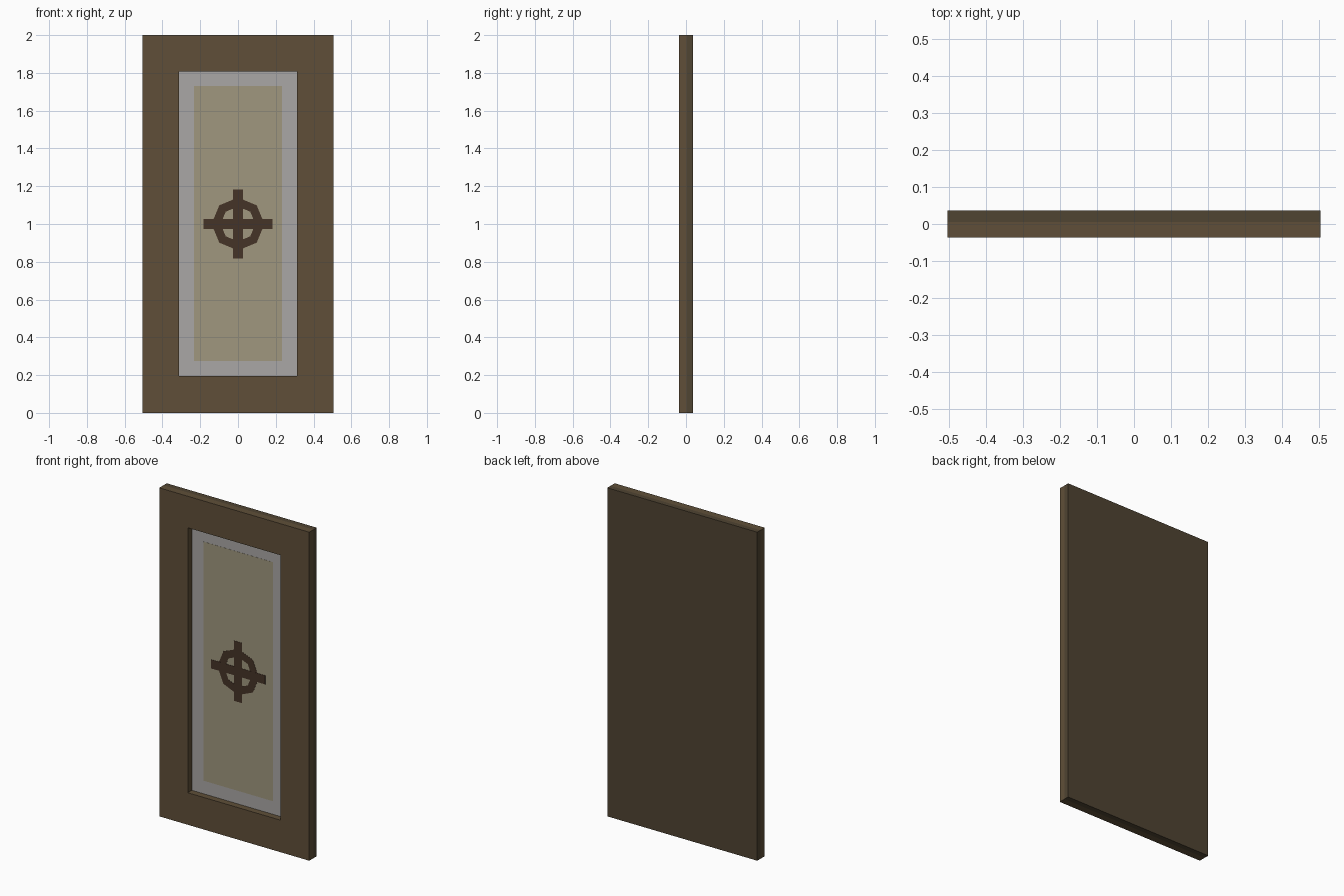
import bpy, bmesh, math

if "Cube" in bpy.data.objects:
    bpy.data.objects.remove(bpy.data.objects["Cube"])

W, H, T = 0.505, 2.0, 0.036        # half width, height, half thickness
SPLIT = 0.005                      # where the frame meets the backing board


def material(name, rgb):
    m = bpy.data.materials.new(name)
    m.diffuse_color = (*rgb, 1)
    m.use_nodes = True
    m.node_tree.nodes["Principled BSDF"].inputs["Base Color"].default_value = m.diffuse_color
    return m


wood = material("wood", (0.115, 0.078, 0.040))
dark_wood = material("dark_wood", (0.080, 0.058, 0.032))
grey = material("pale_grey", (0.40, 0.39, 0.38))
beige = material("beige", (0.35, 0.31, 0.21))
brown = material("dark_brown", (0.060, 0.033, 0.020))


def finish(name, bm, mat):
    bmesh.ops.recalc_face_normals(bm, faces=bm.faces)
    mesh = bpy.data.meshes.new(name)
    bm.to_mesh(mesh)
    bm.free()
    mesh.materials.append(mat)
    obj = bpy.data.objects.new(name, mesh)
    bpy.context.collection.objects.link(obj)
    return obj


def slab(name, hx, z0, z1, y0, y1, mat):
    bm = bmesh.new()
    bmesh.ops.create_cube(bm, size=1)
    for v in bm.verts:
        v.co = (v.co.x * 2 * hx, (y0 + y1) / 2 + v.co.y * (y1 - y0),
                (z0 + z1) / 2 + v.co.z * (z1 - z0))
    return finish(name, bm, mat)


def ring(name, outer, inner, y0, y1, mat):
    """Extruded band between two matching (x, z) outlines."""
    bm = bmesh.new()
    loops = [[bm.verts.new((x, y, z)) for x, z in pts]
             for pts, y in ((outer, y0), (inner, y0), (inner, y1), (outer, y1))]
    n = len(outer)
    for a, b in zip(loops, loops[1:] + loops[:1]):
        for i in range(n):
            j = (i + 1) % n
            bm.faces.new((a[i], a[j], b[j], b[i]))
    return finish(name, bm, mat)


def rect(hx, z0, z1):
    return [(-hx, z0), (hx, z0), (hx, z1), (-hx, z1)]


def octagon(r):
    return [(r * math.cos(i * math.pi / 4), 1 + r * math.sin(i * math.pi / 4))
            for i in range(8)]


# door body: raised frame on a full backing board
ring("frame", rect(W, 0, H), rect(0.313, 0.195, 1.808), -T, SPLIT, wood)
slab("backing_board", W, 0, H, SPLIT, T, dark_wood)

# recessed panels, each laid slightly in front of the last
slab("border_panel", 0.313, 0.195, 1.808, 0.003, SPLIT, grey)
slab("centre_panel", 0.233, 0.275, 1.73, 0.002, 0.003, beige)

# flat eight-sided ring with crossing bars
ring("ornament_ring", octagon(0.14), octagon(0.092), 0.001, 0.002, brown)
slab("vertical_bar", 0.027, 0.817, 1.183, 0.0005, 0.002, brown)
slab("horizontal_bar", 0.183, 0.973, 1.027, 0.0005, 0.002, brown)
